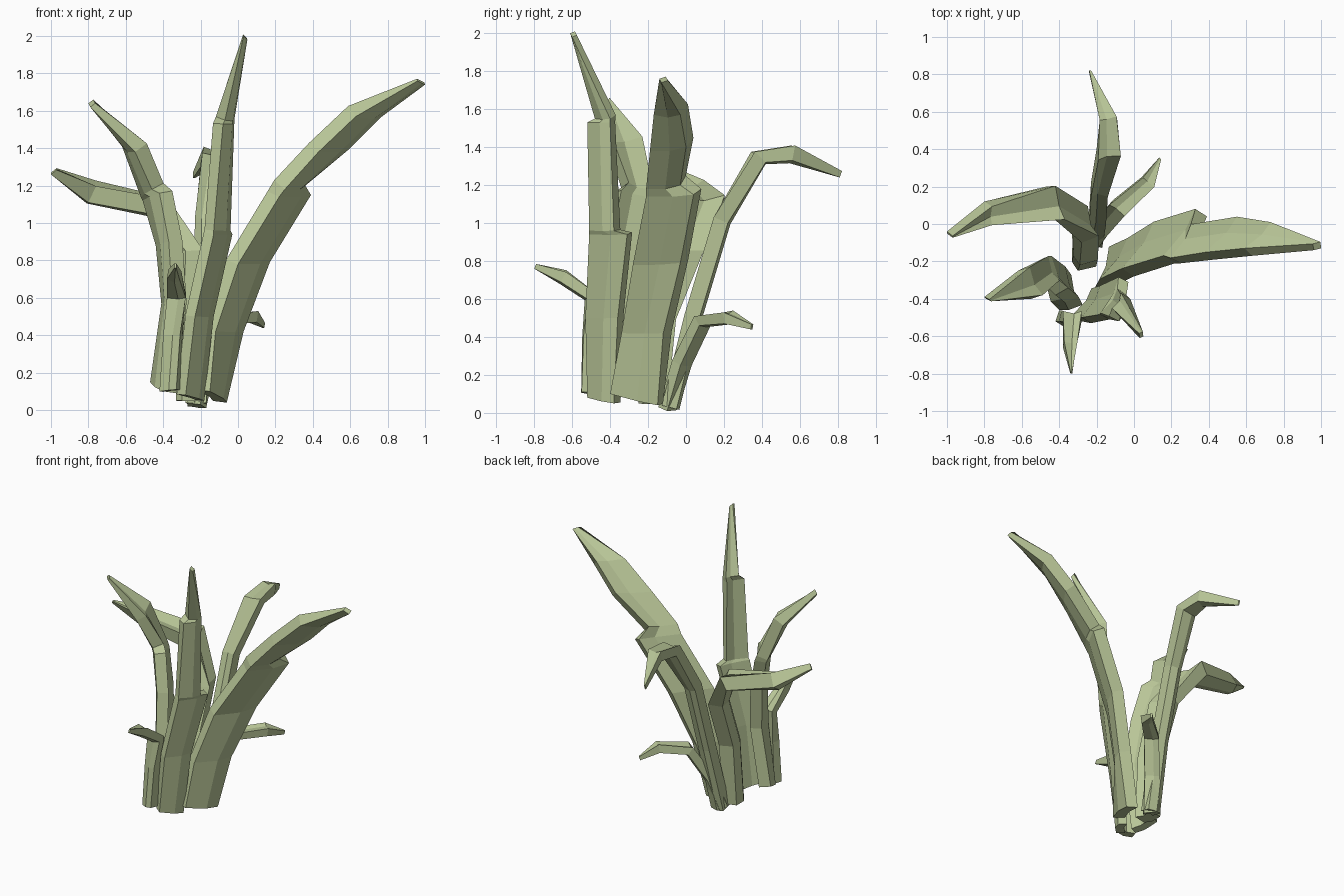
import bpy
from mathutils import Vector

cube = bpy.data.objects.get("Cube")
if cube:
    bpy.data.objects.remove(cube, do_unlink=True)

# Single leaf colour
green = bpy.data.materials.new("sage_green")
green.use_nodes = True
colour = (0.48, 0.56, 0.31, 1.0)
green.diffuse_color = colour
green.node_tree.nodes["Principled BSDF"].inputs["Base Color"].default_value = colour


def section(stations, i, thickness, fold):
    """Six-point folded cross-section: outer edge-keel-edge, then inner edge-keel-edge."""
    mids = [(Vector(a) + Vector(b)) / 2 for a, b in stations]
    a, b = (Vector(p) for p in stations[i])
    last = len(stations) - 1
    tangent = mids[min(i + 1, last)] - mids[max(i - 1, 0)]
    width = b - a
    normal = tangent.cross(width).normalized()
    if i == last:
        thickness, fold = thickness * 0.45, 0
    keel = a.lerp(b, 0.6) - normal * fold
    outer = [a, keel, b]
    return outer + [p + normal * thickness for p in reversed(outer)]


def leaf(name, thickness, fold, *stations):
    """Loft a thick folded blade through pairs of edge points, root to tip."""
    count = len(stations)
    verts = []
    for i in range(count):
        verts += section(stations, i, thickness, fold)
    n = len(verts) // count
    faces = []
    for i in range(count - 1):
        for j in range(n):
            k = (j + 1) % n
            faces.append((i * n + j, i * n + k, (i + 1) * n + k, (i + 1) * n + j))
    # Caps are two quads either side of the keel
    for base, flip in ((0, True), ((count - 1) * n, False)):
        for quad in ((0, 1, 4, 5), (1, 2, 3, 4)):
            cap = [base + q for q in quad]
            faces.append(cap[::-1] if flip else cap)
    mesh = bpy.data.meshes.new(name)
    mesh.from_pydata([tuple(v) for v in verts], [], faces)
    mesh.materials.append(green)
    mesh.validate()
    mesh.update()
    obj = bpy.data.objects.new(name, mesh)
    bpy.context.collection.objects.link(obj)
    return obj


# Broad arching leaf, torn on its back edge
leaf("broad_left_leaf", 0.08, 0.02,
     ((-.15, -.40, .10), (-.06, -.15, .04)),
     ((-.12, -.34, .42), (.03, -.12, .42)),
     ((0, -.28, .78), (.17, -.03, .79)),
     ((.22, -.21, 1.14), (.39, .04, 1.15)),
     ((.25, -.21, 1.18), (.36, -.03, 1.20)),
     ((.43, -.19, 1.38), (.60, 0, 1.40)),
     ((.63, -.17, 1.57), (.77, -.03, 1.57)),
     ((.96, -.14, 1.76), (1, -.13, 1.74)))

# Tall upright leaf, torn on both edges
leaf("tall_leaf", 0.06, 0.015,
     ((-.28, -.52, .08), (-.18, -.38, .05)),
     ((-.23, -.53, .50), (-.13, -.36, .50)),
     ((-.13, -.51, .94), (-.03, -.31, .94)),
     ((-.13, -.51, .96), (-.04, -.38, .96)),
     ((-.08, -.52, 1.53), (-.02, -.40, 1.53)),
     ((-.07, -.48, 1.55), (-.02, -.40, 1.55)),
     ((.03, -.61, 2), (.05, -.60, 1.98)))

# Leaf rising to the right, torn on its front edge
leaf("rising_right_leaf", 0.08, 0.02,
     ((-.47, -.32, .15), (-.40, -.46, .10)),
     ((-.41, -.30, .57), (-.35, -.46, .58)),
     ((-.44, -.26, .88), (-.37, -.42, .90)),
     ((-.51, -.21, 1.12), (-.42, -.38, 1.16)),
     ((-.52, -.21, 1.14), (-.46, -.34, 1.18)),
     ((-.62, -.25, 1.41), (-.55, -.40, 1.38)),
     ((-.80, -.39, 1.64), (-.79, -.40, 1.62)))

# Leaf bent out flat to the right
leaf("bent_right_leaf", 0.10, 0.02,
     ((-.33, -.12, .05), (-.30, -.25, .05)),
     ((-.33, -.08, .50), (-.29, -.22, .50)),
     ((-.34, .06, .85), (-.28, -.10, .85)),
     ((-.47, .20, 1.06), (-.42, .02, 1.04)),
     ((-.80, .12, 1.14), (-.80, .02, 1.11)),
     ((-1, -.04, 1.27), (-1, -.05, 1.26)))

# Long leaf drooping to the back
leaf("drooping_back_leaf", 0.08, 0.015,
     ((-.17, -.05, .02), (-.27, -.05, .02)),
     ((-.15, .07, .50), (-.24, .07, .50)),
     ((-.14, .22, 1), (-.23, .22, 1)),
     ((-.08, .42, 1.32), (-.20, .40, 1.32)),
     ((-.09, .56, 1.33), (-.18, .54, 1.33)),
     ((-.23, .81, 1.24), (-.24, .81, 1.24)))

# Small leaf curling to the back
leaf("small_back_leaf", 0.06, 0.01,
     ((-.17, -.10, .01), (-.25, -.04, .02)),
     ((-.12, -.03, .25), (-.20, .03, .25)),
     ((-.03, .07, .46), (-.11, .13, .46)),
     ((.10, .20, .47), (.04, .25, .48)),
     ((.14, .34, .44), (.13, .35, .44)))

# Small leaf curling to the front
leaf("small_front_leaf", 0.06, 0.015,
     ((-.42, -.52, .10), (-.33, -.55, .11)),
     ((-.40, -.52, .40), (-.31, -.54, .40)),
     ((-.38, -.52, .60), (-.28, -.52, .60)),
     ((-.38, -.66, .70), (-.31, -.66, .69)),
     ((-.34, -.80, .76), (-.33, -.80, .76)))
